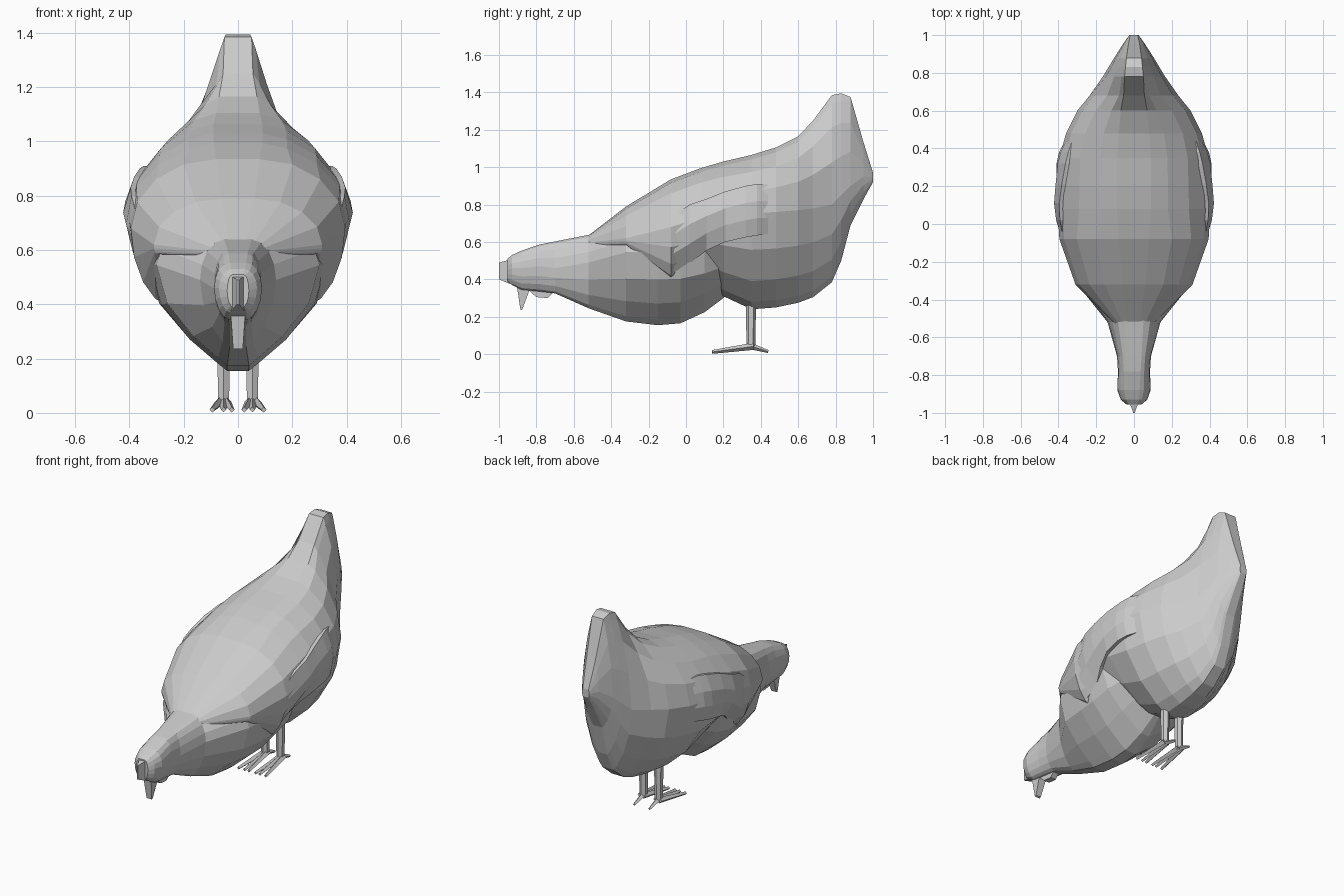
import bpy, bmesh, math
from mathutils import Vector
from mathutils.bvhtree import BVHTree

if "Cube" in bpy.data.objects:
    bpy.data.objects.remove(bpy.data.objects["Cube"])


def finish(name, bm):
    bmesh.ops.recalc_face_normals(bm, faces=bm.faces[:])
    me = bpy.data.meshes.new(name)
    bm.to_mesh(me)
    bm.free()
    ob = bpy.data.objects.new(name, me)
    bpy.context.collection.objects.link(ob)
    return ob


def half_ring(zt, zb, zw, hw, tw, bw, et, eb, n=4):
    """Right half of a cross-section, top to bottom."""
    pts = []
    for i in range(-n, n + 1):
        a = -i * math.pi / 2 / n
        c, s = max(math.cos(a), 0), math.sin(a)
        if i <= 0:
            pts.append((tw + (hw - tw) * c ** et, zw + (zt - zw) * s))
        else:
            pts.append((bw + (hw - bw) * c ** eb, zw + (zw - zb) * s))
    return pts


def loft(name, rings, top_exp, bottom_exp):
    bm = bmesh.new()
    loops = []
    for y, *p in rings:
        half = half_ring(*p, top_exp(y), bottom_exp(y))
        full = half + [(-x, z) for x, z in reversed(half)]
        loops.append([bm.verts.new((x, y, z)) for x, z in full])
    for a, b in zip(loops, loops[1:]):
        n = len(a)
        for i in range(n):
            j = (i + 1) % n
            bm.faces.new((a[i], a[j], b[j], b[i]))
    bm.faces.new(loops[0])
    bm.faces.new(loops[-1])
    return finish(name, bm)


def taper(name, p0, p1, r0, r1, sides=6):
    p0, p1 = Vector(p0), Vector(p1)
    d = p1 - p0
    bm = bmesh.new()
    bmesh.ops.create_cone(bm, cap_ends=True, segments=sides, radius1=r0, radius2=r1, depth=d.length)
    bm.transform(d.to_track_quat('Z', 'Y').to_matrix().to_4x4())
    bmesh.ops.translate(bm, verts=bm.verts[:], vec=(p0 + p1) / 2)
    return finish(name, bm)


def plate(name, profile):
    """Side profile of (y, z, half width) points, closed on both sides."""
    bm = bmesh.new()
    r = [bm.verts.new((w, y, z)) for y, z, w in profile]
    l = [bm.verts.new((-w, y, z)) for y, z, w in profile]
    bm.faces.new(r)
    bm.faces.new(l[::-1])
    for i in range(len(r)):
        j = (i + 1) % len(r)
        bm.faces.new((r[i], l[i], l[j], r[j]))
    return finish(name, bm)


# Back, belly and tail: y, top, bottom, widest z, half width, top flat, bottom flat
body = loft("body_and_tail", [
    (-.53, .628, .58, .595, .10, .03, .09),
    (-.32, .79, .585, .62, .31, .06, .30),
    (-.08, .935, .40, .68, .395, .08, .27),
    (.08, .995, .40, .73, .405, .09, .10),
    (.20, 1.03, .31, .75, .402, .09, .05),
    (.35, 1.065, .24, .755, .395, .09, .05),
    (.48, 1.105, .25, .76, .36, .08, .05),
    (.60, 1.165, .275, .77, .30, .07, .045),
    (.68, 1.25, .305, .78, .235, .055, .04),
    (.78, 1.385, .385, .80, .165, .05, .035),
    (.83, 1.395, .50, .85, .135, .045, .03),
    (.88, 1.375, .69, .90, .105, .04, .03),
    (.95, 1.13, .83, .95, .06, .03, .025),
    (1.0, .97, .92, .945, .025, .02, .02)],
    lambda y: 1 if y < 0 else 1.3 if y < .55 else 1.6 if y < .65 else 2.1,
    lambda y: 1 if y < -.2 else 1.3 if y < 0 else 1.7)

# Head, neck and breast, running back under the wings
loft("head_and_breast", [
    (-.955, .51, .39, .45, .04, .02, .02),
    (-.93, .53, .37, .46, .07, .025, .03),
    (-.88, .553, .345, .46, .088, .03, .035),
    (-.78, .587, .335, .47, .085, .035, .035),
    (-.70, .603, .325, .46, .09, .04, .03),
    (-.52, .638, .245, .49, .14, .05, .03),
    (-.32, .70, .175, .545, .30, .05, .04),
    (-.15, .80, .155, .55, .325, .05, .04),
    (-.03, .80, .165, .55, .335, .05, .04),
    (.10, .75, .225, .56, .33, .05, .03),
    (.20, .70, .30, .57, .29, .03, .02),
    (.32, .64, .42, .57, .15, .03, .02)],
    lambda y: 1, lambda y: 1.2 if y < -.6 else 1.5 if y < -.4 else 2.1)

# Folded wings laid onto the flanks
bm = bmesh.new()
bm.from_mesh(body.data)
tree = BVHTree.FromBMesh(bm)
bm.free()
wing_cols = [(-.20, .54, .70, -.03), (-.08, .43, .73, -.008), (.02, .485, .80, .016),
             (.11, .555, .83, .02), (.21, .60, .87, .022), (.32, .625, .90, .022),
             (.38, .635, .91, .016), (.50, .65, .90, -.012)]
for side, label in ((1, "right"), (-1, "left")):
    wm = bmesh.new()
    grid = []
    for y, z0, z1, lift in wing_cols:
        col = []
        for i in range(4):
            z = z0 + (z1 - z0) * i / 3
            x = tree.ray_cast(Vector((2, y, z)), Vector((-1, 0, 0)))[0].x + lift
            col.append((side * x, y, z))
        # closed strip: outer skin plus hidden edges tucked into the body
        inner = max(abs(p[0]) for p in col) - .12
        col = [(side * inner, y, z0)] + col + [(side * inner, y, z1)]
        grid.append([wm.verts.new(p) for p in col])
    for a, b in zip(grid, grid[1:]):
        for i in range(6):
            j = (i + 1) % 6
            wm.faces.new((a[i], b[i], b[j], a[j]))
    wm.faces.new(grid[0])
    wm.faces.new(grid[-1])
    finish(label + "_wing", wm)

# Comb, beak and wattle
plate("comb", [(-1, .49, .004), (-1, .40, .004), (-.94, .375, .025), (-.94, .505, .025)])
plate("beak", [(-.905, .37, .027), (-.885, .235, .018), (-.875, .24, .018), (-.83, .36, .027)])
plate("wattle", [(-.86, .36, .02), (-.80, .305, .02), (-.74, .30, .02), (-.69, .35, .02)])

# Legs and toes
for side, label in ((1, "right"), (-1, "left")):
    x = side * .053
    taper(label + "_leg", (x, .347, .03), (x, .347, .29), .023, .028)
    for i, dx in enumerate((-.03, 0, .042)):
        taper(f"{label}_front_toe_{i + 1}", (x + side * dx * .3, .36, .042),
              (x + side * dx, .14, .012), .019, .01, 4)
    taper(label + "_back_toe", (x, .33, .048), (x, .44, .014), .019, .008, 4)
